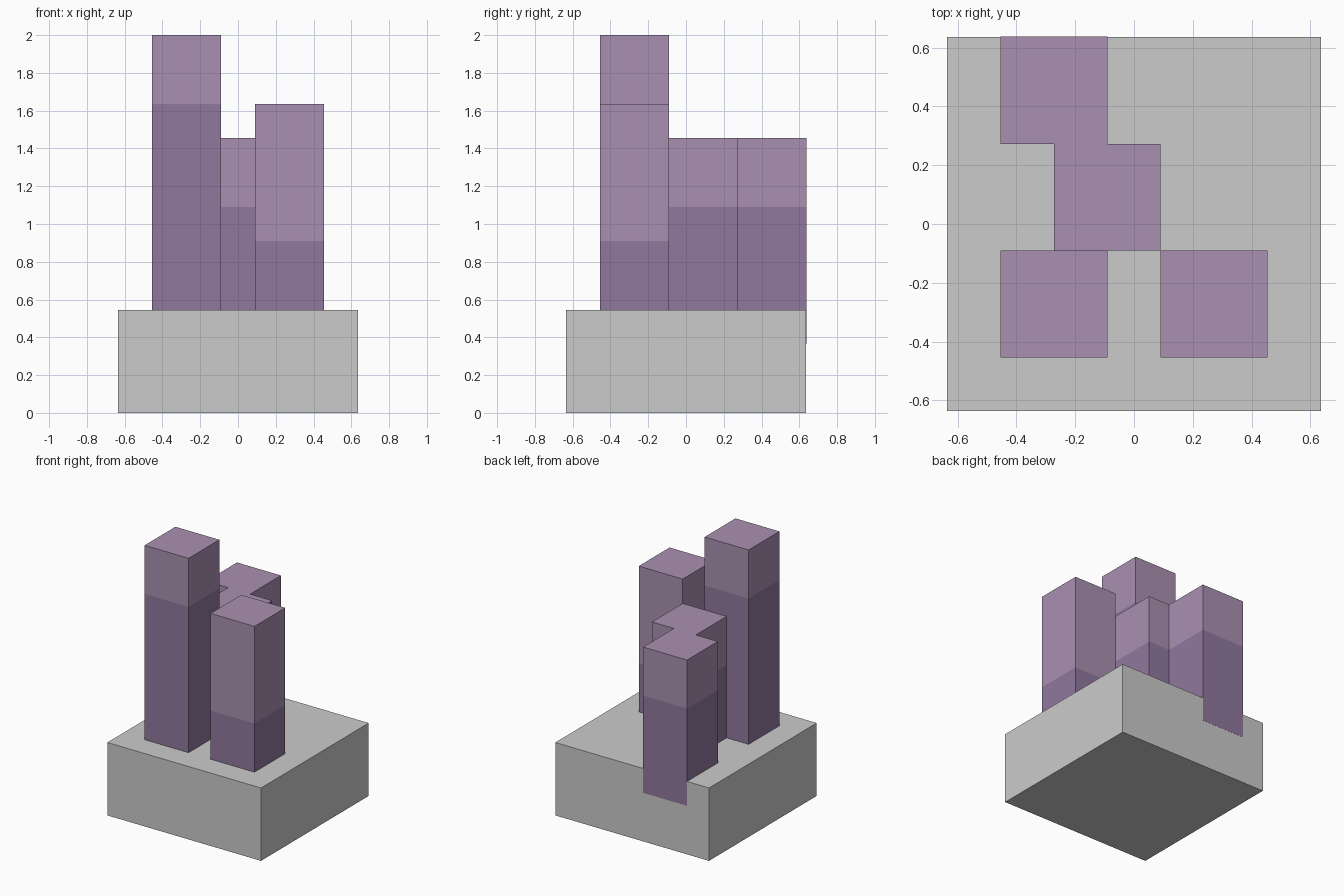
import bpy

if "Cube" in bpy.data.objects:
    bpy.data.objects.remove(bpy.data.objects["Cube"])

U = 1 / 11  # the whole model sits on a grid of 22 units in height


def material(name, rgb):
    mat = bpy.data.materials.new(name)
    mat.diffuse_color = (*rgb, 1)
    mat.use_nodes = True
    mat.node_tree.nodes["Principled BSDF"].inputs["Base Color"].default_value = mat.diffuse_color
    return mat


def block(name, x, y, z, mat=None):
    """Box from (min, max) ranges in grid units."""
    bpy.ops.mesh.primitive_cube_add(size=1)
    ob = bpy.context.object
    ob.name = name
    ob.location = [U * (a + b) / 2 for a, b in (x, y, z)]
    ob.scale = [U * (b - a) for a, b in (x, y, z)]
    bpy.ops.object.transform_apply(location=True, rotation=False, scale=True)
    if mat:
        ob.data.materials.append(mat)
    return ob


dark = material("dark_purple", (0.28, 0.19, 0.34))
light = material("light_purple", (0.40, 0.28, 0.44))

# Stone base
block("base", (-7, 7), (-7, 7), (0, 6))

# Crystal columns sunk two units into the base: x, y, colour break, top
columns = {
    "tall_column": (-5, -5, 18, 22),
    "right_column": (1, -5, 10, 18),
    "middle_column": (-3, -1, 12, 16),
    "back_column": (-5, 3, 12, 16),
}
for name, (x, y, split, top) in columns.items():
    # the back column lies flush with the base, a hair proud so it shows
    back = y + 4 + (0.01 if y == 3 else 0)
    block(name + "_lower", (x, x + 4), (y, back), (4, split), dark)
    block(name + "_tip", (x, x + 4), (y, back), (split, top), light)
